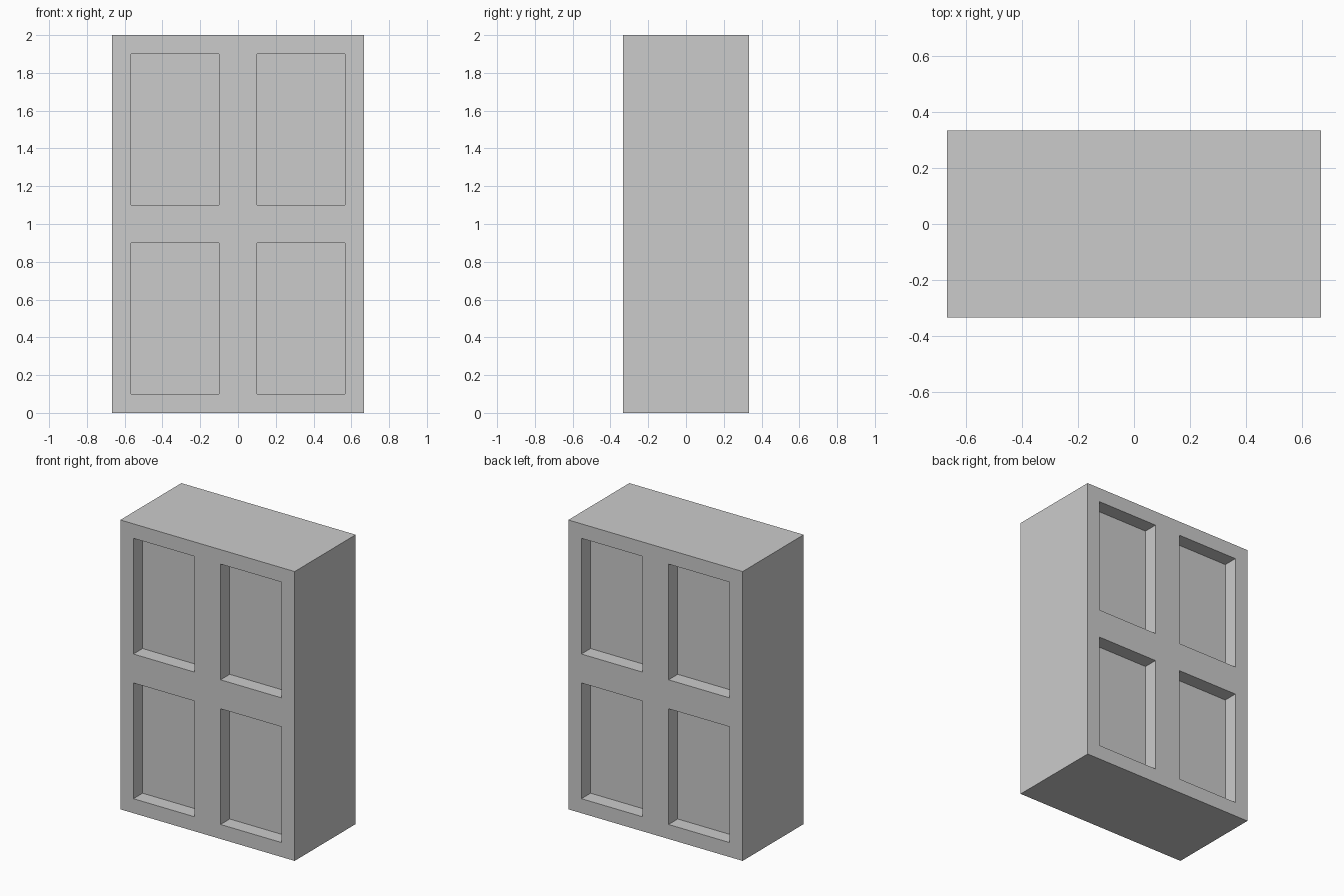
import bpy, bmesh
from mathutils import Vector

if "Cube" in bpy.data.objects:
    bpy.data.objects.remove(bpy.data.objects["Cube"])

WIDTH, DEPTH, HEIGHT = 4 / 3, 2 / 3, 2.0
FRAME, RECESS = 0.1, 0.1

bm = bmesh.new()

# Solid block standing on the ground
bmesh.ops.create_cube(bm, size=1)
bmesh.ops.scale(bm, vec=(WIDTH, DEPTH, HEIGHT), verts=bm.verts)
bmesh.ops.translate(bm, vec=(0, 0, HEIGHT / 2), verts=bm.verts)

# Split into a two by two layout
for normal in (Vector((1, 0, 0)), Vector((0, 0, 1))):
    bmesh.ops.bisect_plane(bm, geom=bm.verts[:] + bm.edges[:] + bm.faces[:],
                           plane_co=(0, 0, HEIGHT / 2), plane_no=normal)

# Frame bars, then straight-walled recessed panels on front and back
bm.normal_update()
panels = [f for f in bm.faces if abs(f.normal.y) > 0.9]
bmesh.ops.inset_individual(bm, faces=panels, thickness=FRAME, use_even_offset=True)
for face in bmesh.ops.extrude_discrete_faces(bm, faces=panels)["faces"]:
    inward = RECESS if face.calc_center_median().y < 0 else -RECESS
    bmesh.ops.translate(bm, vec=(0, inward, 0), verts=face.verts)
bmesh.ops.recalc_face_normals(bm, faces=bm.faces)

mesh = bpy.data.meshes.new("panelled_block")
bm.to_mesh(mesh)
bm.free()
bpy.context.collection.objects.link(bpy.data.objects.new("panelled_block", mesh))
